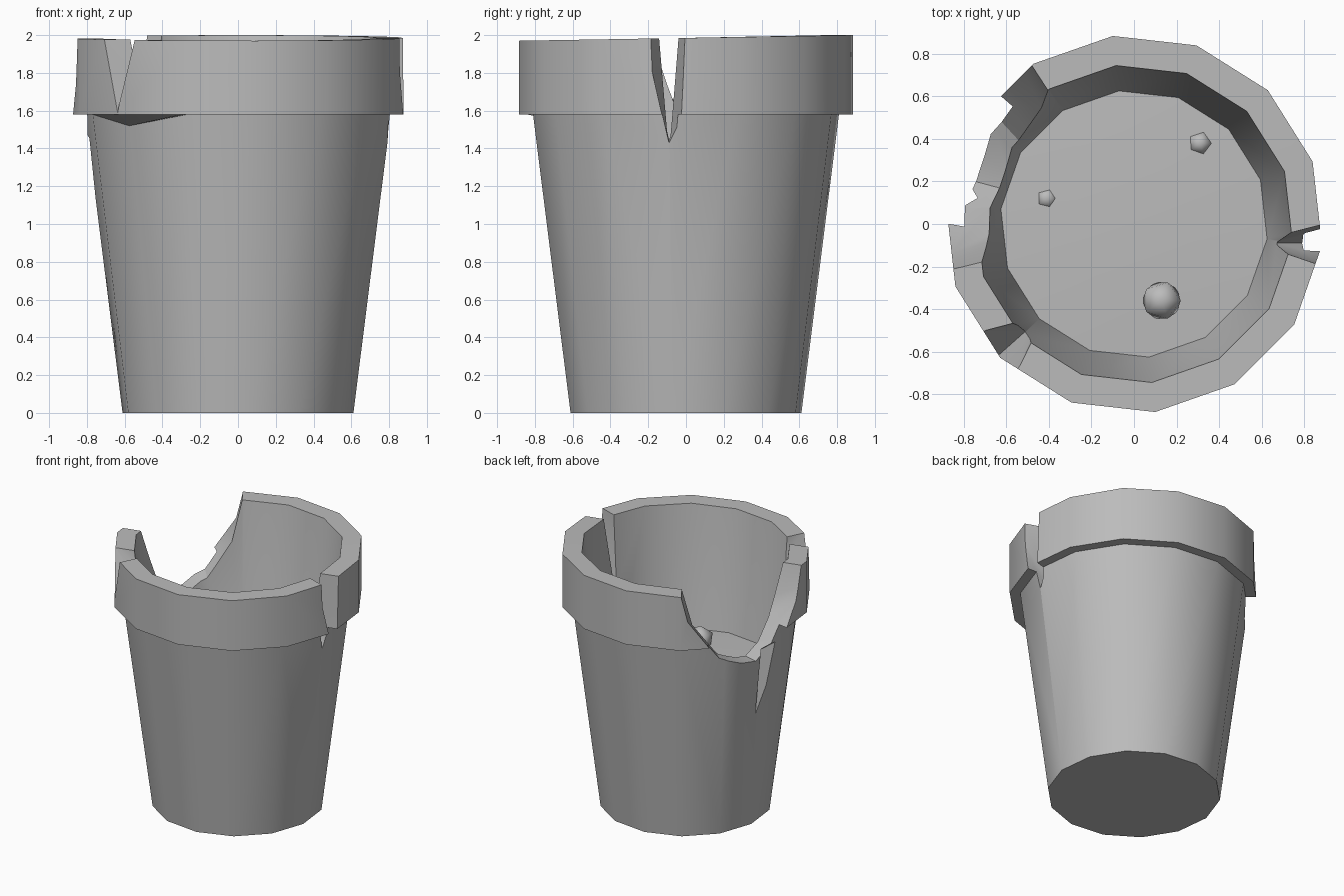
import bpy, bmesh
from math import sin, cos, radians, pi
from mathutils import Vector

cube = bpy.data.objects.get("Cube")
if cube:
    bpy.data.objects.remove(cube)

SIDES = 14
clay = bpy.data.materials.new("grey clay")
clay.use_nodes = True
GREY = (0.5, 0.5, 0.5, 1)
clay.diffuse_color = GREY
clay.node_tree.nodes["Principled BSDF"].inputs["Base Color"].default_value = GREY


def polar(angle, r, z):
    a = radians(angle)
    return Vector((r * cos(a), r * sin(a), z))


def finish(bm, name):
    bmesh.ops.recalc_face_normals(bm, faces=bm.faces)
    mesh = bpy.data.meshes.new(name)
    bm.to_mesh(mesh)
    bm.free()
    obj = bpy.data.objects.new(name, mesh)
    bpy.context.collection.objects.link(obj)
    mesh.materials.append(clay)
    return obj


def lathe(profile, name, shape=lambda i, a, p: p):
    """Turn a profile into a closed solid, capped at both ends."""
    bm = bmesh.new()
    rings = []
    for i, (r, z) in enumerate(profile):
        angles = [45 + k * 360 / SIDES for k in range(SIDES)]
        rings.append([bm.verts.new(shape(i, a, polar(a, r, z))) for a in angles])
    for low, high in zip(rings, rings[1:]):
        for k in range(SIDES):
            n = (k + 1) % SIDES
            bm.faces.new((low[k], low[n], high[n], high[k]))
    bm.faces.new(rings[0])
    bm.faces.new(rings[-1])
    return finish(bm, name)


def carve(target, points):
    """Cut the convex hull of the points out of the target."""
    bm = bmesh.new()
    for p in points:
        bm.verts.new(p)
    hull = bmesh.ops.convex_hull(bm, input=bm.verts)
    loose = {v for v in hull["geom_interior"] if isinstance(v, bmesh.types.BMVert)}
    bmesh.ops.delete(bm, geom=list(loose), context="VERTS")
    cutter = finish(bm, "cutter")
    cutter.hide_render = True
    mod = target.modifiers.new("break", "BOOLEAN")
    mod.operation = "DIFFERENCE"
    mod.solver = "EXACT"
    mod.object = cutter
    bpy.context.view_layer.objects.active = target
    bpy.ops.object.modifier_apply(modifier=mod.name)
    bpy.data.objects.remove(cutter)


def smooth(obj):
    bpy.ops.object.select_all(action="DESELECT")
    obj.select_set(True)
    bpy.context.view_layer.objects.active = obj
    bpy.ops.object.shade_smooth_by_angle(angle=radians(30))


# Pot body with its collar, slightly uneven lip and sagging collar corner
def uneven(i, a, p):
    if i in (3, 4):
        p.z += 0.015 * sin(radians(a))
    if i == 1 and abs(a - 225) < 1:
        p.z -= 0.06
    return p


pot = lathe([(0.615, 0), (0.815, 1.58), (0.89, 1.58), (0.89, 1.985),
             (0.75, 1.985), (0.63, 1.05), (0.6, 0.9)], "pot", uneven)

# Large missing piece of the wall
edge = [(122, 2.1), (123, 1.98), (139, 1.52), (152, 1.4), (165, 1.36),
        (178, 1.6), (194, 1.98), (195, 2.1)]
carve(pot, [polar(a, r, z) for a, z in edge for r in (0.4, 1.2)])

# Crack running down from the missing piece
carve(pot, [polar(164, 0.85, 1.5), polar(182, 0.85, 1.5),
            polar(173, 0.715, 1.4), polar(167, 0.72, 0.8)])

# Narrow split through the collar on the left
carve(pot, [Vector(p) for p in (
    (1, -0.24, 2.05), (1, 0.03, 2.05), (1, 0.01, 1.6), (1, -0.12, 1.6),
    (1, -0.09, 1.4), (0.65, -0.12, 2.05), (0.65, -0.06, 2.05), (0.65, -0.09, 1.45))])

# Chip in the collar at the front right
carve(pot, [polar(213, 0.95, 2.05), polar(233, 0.95, 2.05), polar(224, 0.93, 1.55),
            polar(222, 0.65, 2.05), polar(228, 0.65, 2.05), polar(225, 0.65, 1.8)])
smooth(pot)

# Soil surface, gently domed
soil = lathe([(0.63, 1.04), (0.632, 1.05), (0.3, 1.065)], "soil")
smooth(soil)

# Pebbles lying in the soil
for name, x, y, z, r in (("large_pebble", 0.13, -0.36, 1.09, 0.1),
                         ("small_pebble_back", 0.31, 0.38, 1.03, 0.06),
                         ("small_pebble_right", -0.41, 0.12, 1.025, 0.06)):
    bm = bmesh.new()
    bmesh.ops.create_icosphere(bm, subdivisions=1, radius=r)
    pebble = finish(bm, name)
    pebble.location = (x, y, z)
    for poly in pebble.data.polygons:
        poly.use_smooth = True
